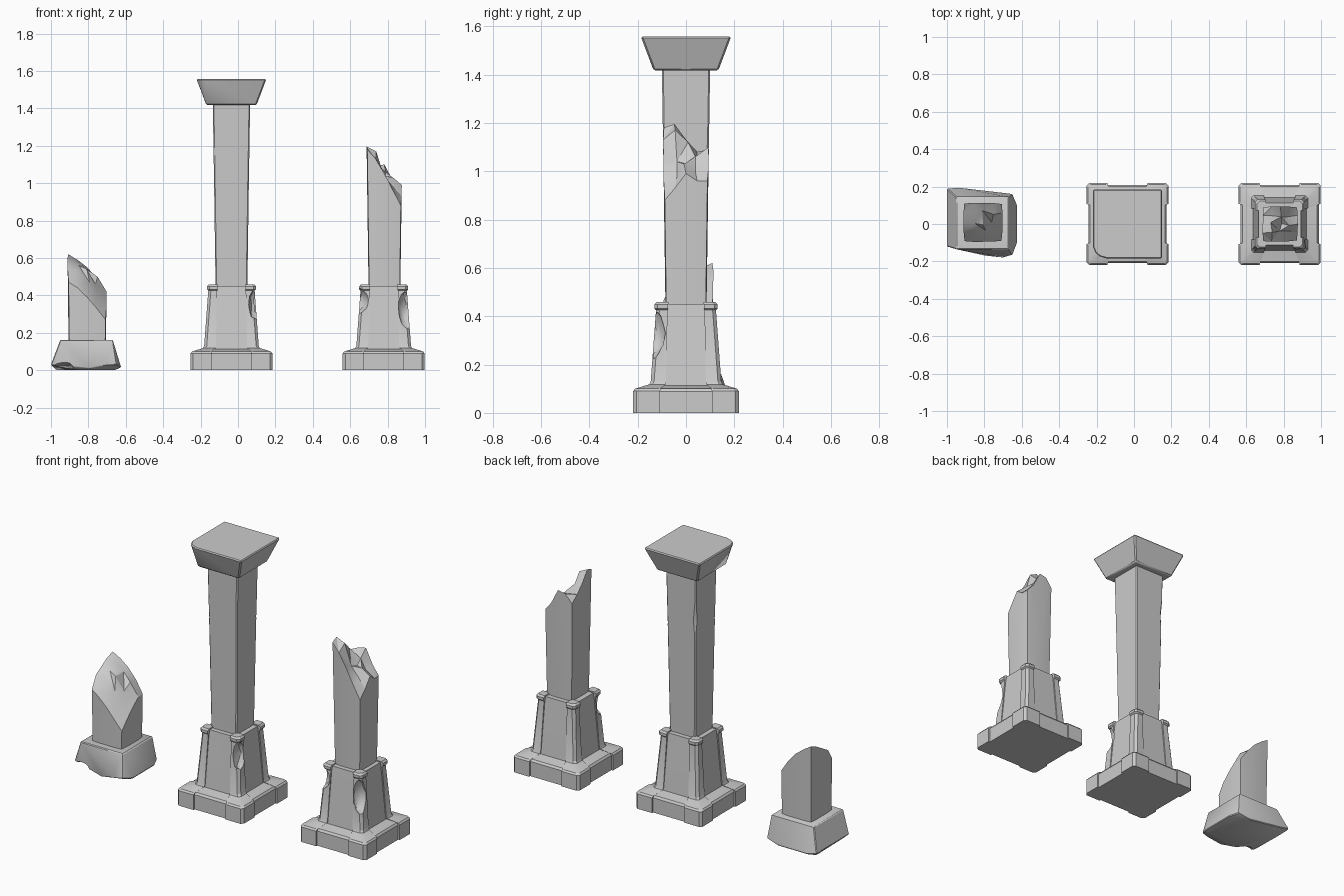
import bpy, bmesh, random
from mathutils import Vector

if "Cube" in bpy.data.objects:
    bpy.data.objects.remove(bpy.data.objects["Cube"])
random.seed(4)


def obj(name, bm, loc=(0, 0, 0)):
    bmesh.ops.recalc_face_normals(bm, faces=bm.faces)
    me = bpy.data.meshes.new(name)
    bm.to_mesh(me)
    bm.free()
    ob = bpy.data.objects.new(name, me)
    ob.location = loc
    bpy.context.collection.objects.link(ob)
    return ob


def apply(ob, mod):
    bpy.context.view_layer.objects.active = ob
    bpy.ops.object.modifier_apply(modifier=mod.name)


def stack(name, loc, profile, c, corner=False):
    """Stacked chamfered square rings; corner=True makes one post and mirrors it four ways."""
    bm = bmesh.new()
    rings = []
    for z, lo, h in profile:
        if corner:
            pts = [(lo, lo), (h, lo), (h, h - c), (h - c, h), (lo, h)]
        else:
            pts = [(h, c - h), (h, h - c), (h - c, h), (c - h, h),
                   (-h, h - c), (-h, c - h), (c - h, -h), (h - c, -h)]
        rings.append([bm.verts.new((x, y, z)) for x, y in pts])
    for a, b in zip(rings, rings[1:]):
        for i in range(len(a)):
            j = (i + 1) % len(a)
            bm.faces.new((a[i], a[j], b[j], b[i]))
    bm.faces.new(rings[0])
    bm.faces.new(rings[-1])
    ob = obj(name, bm, loc)
    if corner:
        m = ob.modifiers.new("mirror", 'MIRROR')
        m.use_axis = (True, True, False)
        m.use_mirror_merge = False
        apply(ob, m)
    return ob


def chip(obs, loc, radii, rough=0.12):
    """Knock a rough hollow out of the given objects."""
    bm = bmesh.new()
    bmesh.ops.create_icosphere(bm, subdivisions=2, radius=1)
    for v in bm.verts:
        k = 1 + random.uniform(-rough, rough)
        v.co = Vector([v.co[i] * k * radii[i] for i in range(3)])
    cutter = obj("chip_cutter", bm, loc)
    cutter.hide_render = True
    for ob in obs:
        m = ob.modifiers.new("chip", 'BOOLEAN')
        m.object, m.operation, m.solver = cutter, 'DIFFERENCE', 'EXACT'
        apply(ob, m)
    bpy.data.objects.remove(cutter)


def hull(name, pts, loc, bevel):
    bm = bmesh.new()
    for p in pts:
        bm.verts.new(p)
    bmesh.ops.convex_hull(bm, input=bm.verts)
    bmesh.ops.dissolve_limit(bm, angle_limit=0.02, verts=bm.verts, edges=bm.edges)
    ob = obj(name, bm, loc)
    m = ob.modifiers.new("bevel", 'BEVEL')
    m.width, m.segments = bevel, 1
    apply(ob, m)
    return ob


def broken_shaft(name, loc, z0, h0, taper, rows):
    """Square shaft whose top is a jagged height grid (rows run front to back)."""
    bm = bmesh.new()
    n = len(rows)
    top = {}
    for j, row in enumerate(rows):
        for i, z in enumerate(row):
            h = h0 + taper * (z - z0)
            u, v = 2 * i / (n - 1) - 1, 2 * j / (n - 1) - 1
            if 0 < i < n - 1 and 0 < j < n - 1:
                u += random.uniform(-.12, .12)
                v += random.uniform(-.12, .12)
            if abs(u) == 1 and abs(v) == 1:
                u, v = u * .96, v * .96
            top[i, j] = bm.verts.new((u * h, v * h, z))
    for i in range(n - 1):
        for j in range(n - 1):
            a, b, c, d = top[i, j], top[i + 1, j], top[i + 1, j + 1], top[i, j + 1]
            for f in ((a, b, c), (a, c, d)) if (i + j) % 2 else ((a, b, d), (b, c, d)):
                bm.faces.new(f)
    m = n - 1
    rim = ([(i, 0) for i in range(m)] + [(m, j) for j in range(m)] +
           [(i, m) for i in range(m, 0, -1)] + [(0, j) for j in range(m, 0, -1)])
    low = {}
    for k in rim:
        s = .96 if k[0] in (0, m) and k[1] in (0, m) else 1
        low[k] = bm.verts.new(((2 * k[0] / m - 1) * h0 * s, (2 * k[1] / m - 1) * h0 * s, z0))
    for a, b in zip(rim, rim[1:] + rim[:1]):
        bm.faces.new((low[a], low[b], top[b], top[a]))
    bm.faces.new([low[k] for k in rim])
    return obj(name, bm, loc)


CORE = [(0, .209), (.088, .209), (.1, .2), (.114, .143), (.43, .115), (.45, .113)]
POST = [(0, .107, .219), (.09, .107, .219), (.1, .105, .211), (.118, .085, .152),
        (.13, .083, .146), (.425, .076, .124), (.432, .074, .131), (.448, .074, .131),
        (.458, .072, .122)]


def base(prefix, x):
    core = stack(prefix + "_base_core", (x, 0, 0), [(z, 0, h) for z, h in CORE], .01)
    posts = stack(prefix + "_base_corners", (x, 0, 0), POST, .014, True)
    return [core, posts]


# Whole pillar: base, shaft with chipped edges, flared capital
CX = -.035
b = base("whole_pillar", CX)
chip(b, (CX + .135, -.12, .35), (.045, .055, .085))
shaft = stack("whole_pillar_shaft", (CX, 0, 0),
              [(.44, 0, .085), (1.0, 0, .093), (1.43, 0, .1)], .006)
chip([shaft], (CX - .125, .125, 1.16), (.055, .055, .2), .06)
chip([shaft], (CX + .108, .108, 1.1), (.025, .025, .08), .06)
chip([shaft], (CX - .108, -.108, 1.11), (.025, .025, .07), .06)
B, T = .134, .187
hull("whole_pillar_capital",
     [(sx * B, sy * B, 1.417) for sx in (-1, 1) for sy in (-1, 1)] +
     [(T, T, 1.557), (T, -T, 1.557), (-T, T, 1.557), (-T, -.12, 1.557),
      (-.172, -.155, 1.557), (-.15, -.174, 1.557), (-.11, -T, 1.557)],
     (CX, 0, 0), .007)

# Broken standing pillar
RX = .779
b = base("broken_pillar", RX)
chip(b, (RX + .125, -.135, .33), (.05, .05, .1))
chip(b, (RX - .135, -.135, .37), (.06, .05, .07))
broken_shaft("broken_pillar_shaft", (RX + .004, 0, 0), .44, .085, .014, [
    [1.18, 1.13, 1.05, .96, .88],
    [1.195, 1.17, 1.04, .98, .93],
    [1.13, 1.12, 1.03, 1.03, .99],
    [1.08, 1.07, 1.06, 1.0, .96],
    [1.04, 1.09, 1.10, 1.01, .96]])

# Fallen fragment: upturned capital and snapped shaft
FX = -.81
outline = [(-1, .19, .03), (-.94, .195, .015), (-.73, .17, 0), (-.65, .16, .02),
           (-.625, .1, .015), (-.625, -.1, .015), (-.65, -.165, .03), (-.7, -.18, .03),
           (-.79, -.17, .01), (-1, -.12, .03), (-.97, .15, 0), (-.66, -.1, 0), (-.85, -.13, 0)]
cap = hull("fallen_capital",
           [(x - FX, y, z) for x, y, z in outline] +
           [(sx * .14, .005 + sy * .14, .162) for sx in (-1, 1) for sy in (-1, 1)],
           (FX, 0, 0), .004)
chip([cap], (-.94, -.15, 0), (.07, .06, .045), .08)
broken_shaft("fallen_shaft", (-.806, .008, 0), .15, .1, .012, [
    [.47, .44, .39, .33, .27],
    [.54, .53, .47, .40, .33],
    [.57, .56, .54, .46, .38],
    [.60, .58, .54, .50, .42],
    [.62, .59, .55, .49, .42]])

# Soft break surfaces, crisp cut edges
for ob in bpy.context.scene.objects:
    ob.select_set(True)
    bpy.context.view_layer.objects.active = ob
bpy.ops.object.shade_smooth_by_angle(angle=.5)
